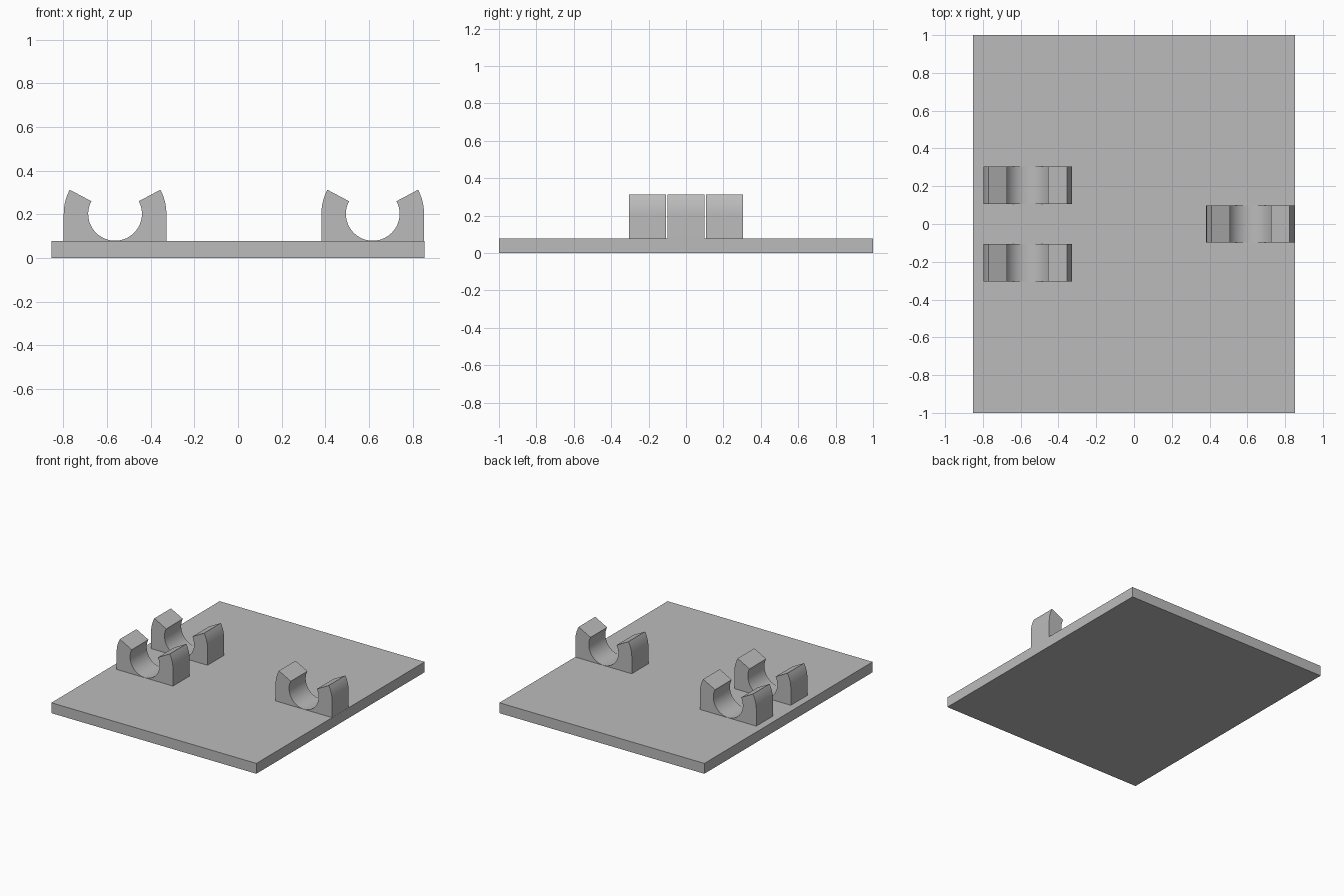
import bpy, bmesh
from math import cos, sin, pi, radians

cube = bpy.data.objects.get("Cube")
if cube:
    bpy.data.objects.remove(cube, do_unlink=True)

# Single grey plastic
grey = bpy.data.materials.new("grey plastic")
grey.use_nodes = True
colour = (0.5, 0.5, 0.5, 1)
grey.diffuse_color = colour
grey.node_tree.nodes["Principled BSDF"].inputs["Base Color"].default_value = colour

PLATE_X, PLATE_Y, PLATE_TOP = 0.853, 1.0, 0.078
BORE, OUTER, CLIP_DEPTH = 0.123, 0.235, 0.198
AXIS_Z = PLATE_TOP + BORE + 0.001
MOUTH = radians(28)


def arc(radius, start, end, steps):
    angles = [start + (end - start) * i / steps for i in range(steps + 1)]
    return [(radius * cos(a), AXIS_Z + radius * sin(a)) for a in angles]


def extrude_profile(name, profile, x, y, depth):
    """Extrude an x-z outline along y, centred on the given position."""
    bm = bmesh.new()
    face = bm.faces.new([bm.verts.new((px, -depth / 2, pz)) for px, pz in profile])
    new = bmesh.ops.extrude_face_region(bm, geom=[face])["geom"]
    verts = [v for v in new if isinstance(v, bmesh.types.BMVert)]
    bmesh.ops.translate(bm, verts=verts, vec=(0, depth, 0))
    bmesh.ops.recalc_face_normals(bm, faces=bm.faces)
    mesh = bpy.data.meshes.new(name)
    bm.to_mesh(mesh)
    bm.free()
    mesh.materials.append(grey)
    obj = bpy.data.objects.new(name, mesh)
    obj.location = (x, y, 0)
    bpy.context.collection.objects.link(obj)
    return obj


# Flat base plate
extrude_profile("base_plate", [(-PLATE_X, 0), (PLATE_X, 0), (PLATE_X, PLATE_TOP),
                               (-PLATE_X, PLATE_TOP)], 0, 0, 2 * PLATE_Y)

# Open clip outline: straight sides, curved shoulders, round bore, radial mouth cuts
clip_profile = [(-OUTER, PLATE_TOP), (OUTER, PLATE_TOP)]
clip_profile += arc(OUTER, 0, MOUTH, 10)
clip_profile += arc(BORE, MOUTH, -pi - MOUTH, 48)
clip_profile += arc(OUTER, pi - MOUTH, pi, 10)

clips = [extrude_profile(name, clip_profile, x, y, CLIP_DEPTH)
         for name, x, y in (("right_front_clip", -0.563, -0.205),
                            ("right_back_clip", -0.563, 0.205),
                            ("left_clip", 0.617, 0))]

# Smooth the curved surfaces and keep the cut edges crisp
bpy.ops.object.select_all(action="DESELECT")
for clip in clips:
    clip.select_set(True)
bpy.context.view_layer.objects.active = clips[0]
bpy.ops.object.shade_smooth_by_angle(angle=radians(25))
